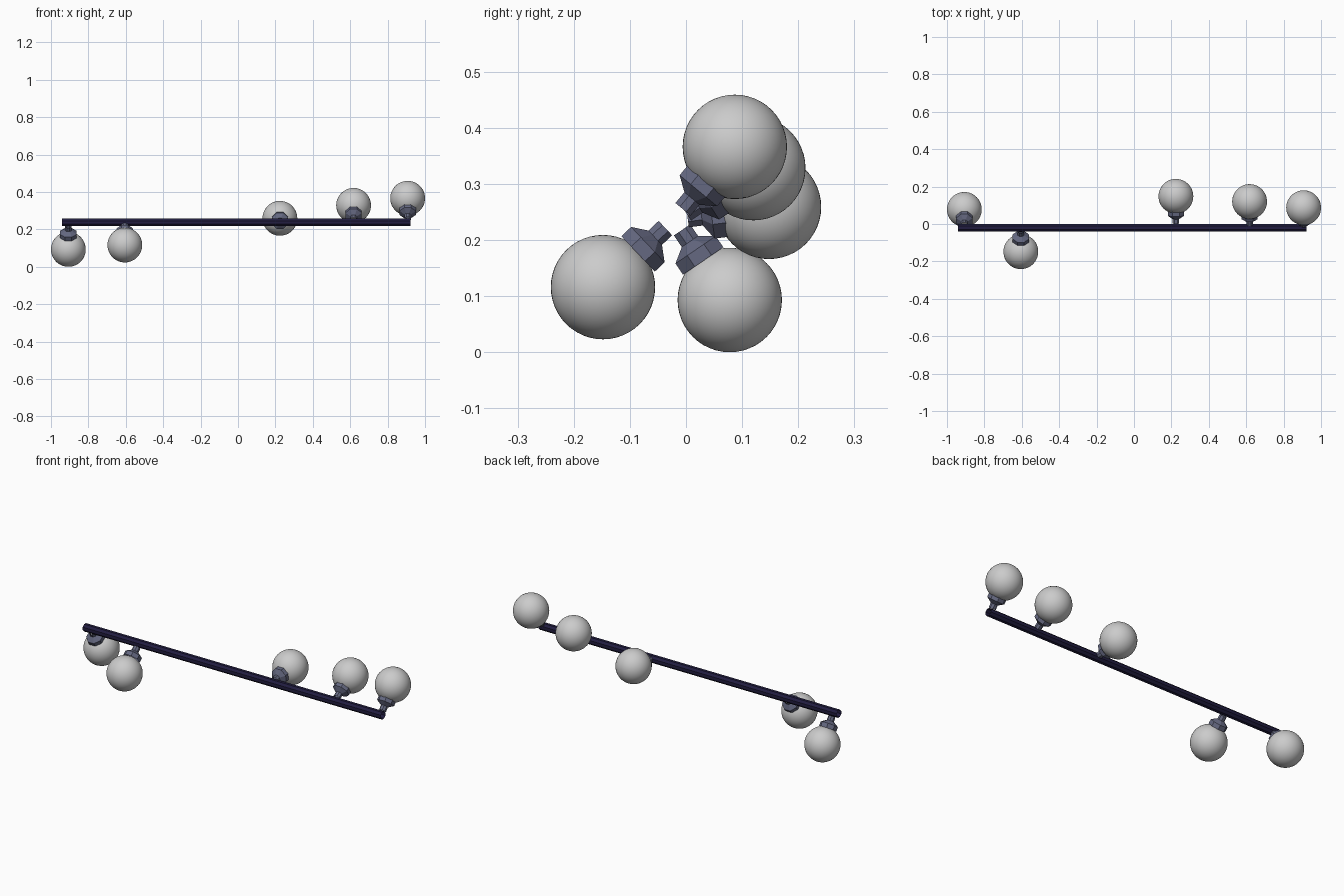
import bpy, bmesh, math
from mathutils import Matrix, Vector

if "Cube" in bpy.data.objects:
    bpy.data.objects.remove(bpy.data.objects["Cube"])

BAR_Y, BAR_Z, BAR_R = -0.02, 0.237, 0.021
BULB_R = 0.093


def material(name, color):
    m = bpy.data.materials.new(name)
    m.diffuse_color = color
    m.use_nodes = True
    m.node_tree.nodes["Principled BSDF"].inputs["Base Color"].default_value = m.diffuse_color
    return m


navy = material("dark_navy", (0.015, 0.012, 0.05, 1))
slate = material("slate", (0.13, 0.14, 0.22, 1))


def lathe(name, profile, sides, matrix, mat):
    """Open-ended faceted tube from (distance, radius) pairs along local z."""
    bm = bmesh.new()
    rings = []
    for z, r in profile:
        rings.append([bm.verts.new((r * math.cos(2 * math.pi * (i + 0.5) / sides),
                                    r * math.sin(2 * math.pi * (i + 0.5) / sides), z))
                      for i in range(sides)])
    for a, b in zip(rings, rings[1:]):
        for i in range(sides):
            j = (i + 1) % sides
            bm.faces.new((a[i], a[j], b[j], b[i]))
    mesh = bpy.data.meshes.new(name)
    bm.to_mesh(mesh)
    bm.free()
    mesh.materials.append(mat)
    obj = bpy.data.objects.new(name, mesh)
    obj.matrix_world = matrix
    bpy.context.collection.objects.link(obj)
    return obj


# Long open tube that carries the lamps
lathe("bar", [(-0.942, BAR_R + 0.001), (0.921, BAR_R + 0.001)], 8,
      Matrix.Translation((0, BAR_Y, BAR_Z)) @ Matrix.Rotation(math.pi / 2, 4, 'Y'), navy)

# Socket profile: neck, flare, collar
socket = [(0.023, 0.019), (0.048, 0.019), (0.066, 0.047), (0.09, 0.047)]

# Lamps: bulb centres around the bar
bulbs = [(-0.907, 0.078, 0.093), (-0.605, -0.148, 0.116), (0.224, 0.148, 0.259),
         (0.618, 0.12, 0.328), (0.907, 0.087, 0.366)]

for n, centre in enumerate(bulbs, 1):
    base = Vector((centre[0], BAR_Y, BAR_Z))
    direction = Vector(centre) - base
    # local x stays along the bar, local z points to the bulb
    angle = math.atan2(-direction.y, direction.z)
    lathe(f"socket_{n}", socket, 8,
          Matrix.Translation(base) @ Matrix.Rotation(angle, 4, 'X'), slate)
    bpy.ops.mesh.primitive_uv_sphere_add(segments=48, ring_count=24,
                                         radius=BULB_R, location=centre)
    bpy.context.object.name = f"bulb_{n}"
    bpy.ops.object.shade_smooth()
